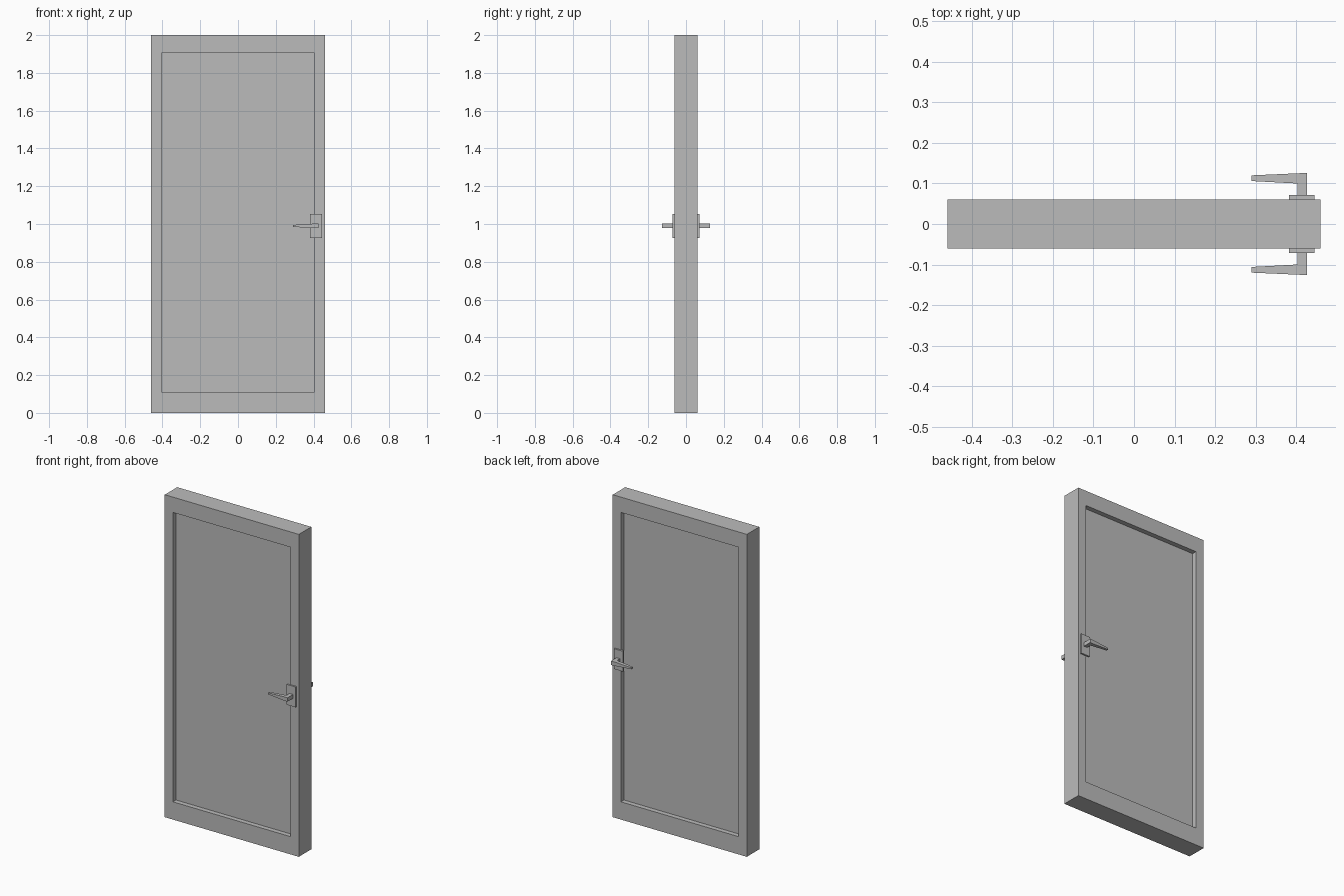
import bpy
import bmesh
from mathutils import Matrix, Vector

if "Cube" in bpy.data.objects:
    bpy.data.objects.remove(bpy.data.objects["Cube"], do_unlink=True)

HALF_W, HALF_D, HEIGHT = 0.46, 0.061, 2.0
HANDLE_Z = 0.99

grey = bpy.data.materials.new("plain grey")
grey.use_nodes = True
grey.diffuse_color = (0.5, 0.5, 0.5, 1)
grey.node_tree.nodes["Principled BSDF"].inputs["Base Color"].default_value = (0.5, 0.5, 0.5, 1)


def finish(name, bm):
    bmesh.ops.recalc_face_normals(bm, faces=bm.faces[:])
    mesh = bpy.data.meshes.new(name)
    bm.to_mesh(mesh)
    bm.free()
    mesh.materials.append(grey)
    obj = bpy.data.objects.new(name, mesh)
    bpy.context.collection.objects.link(obj)
    return obj


def box(bm, center, size):
    matrix = Matrix.Translation(center) @ Matrix.Diagonal((*size, 1))
    bmesh.ops.create_cube(bm, size=1, matrix=matrix)


# Door leaf with a sunken panel on both faces
bm = bmesh.new()
box(bm, (0, 0, HEIGHT / 2), (2 * HALF_W, 2 * HALF_D, HEIGHT))
bm.normal_update()
for face in [f for f in bm.faces if abs(f.normal.y) > 0.9]:
    side = 1 if face.normal.y > 0 else -1
    bmesh.ops.inset_region(bm, faces=[face], thickness=0.079)
    for v in face.verts:
        v.co.z = 1.905 if v.co.z > 1 else 0.11
    # a second ring pushed straight back forms the recess walls
    floor = bmesh.ops.extrude_discrete_faces(bm, faces=[face])["faces"][0]
    bmesh.ops.translate(bm, verts=floor.verts[:], vec=(0, -side * 0.03, 0))
finish("door_leaf", bm)


# Lever handle: stem and elbow, then a tapering grip
PROFILE = [(0.427, 0.06), (0.427, 0.126), (0.403, 0.125), (0.29, 0.12),
           (0.29, 0.106), (0.403, 0.10), (0.403, 0.06)]
CAPS = [(0, 1, 2, 5, 6), (2, 3, 4, 5)]


def lever(name, side):
    bm = bmesh.new()
    rings = []
    for direction in (1, -1):
        ring = []
        for x, y in PROFILE:
            half = 0.005 if x < 0.3 else 0.012
            ring.append(bm.verts.new((x, side * y, HANDLE_Z + direction * half)))
        for cap in CAPS:
            bm.faces.new([ring[i] for i in cap])
        rings.append(ring)
    top, bottom = rings
    for i in range(len(PROFILE)):
        j = (i + 1) % len(PROFILE)
        bm.faces.new((top[i], top[j], bottom[j], bottom[i]))
    finish(name, bm)


# Backplate and lever on each face
for label, side in (("front", -1), ("back", 1)):
    bm = bmesh.new()
    box(bm, Vector((0.414, side * 0.065, HANDLE_Z)), (0.063, 0.012, 0.126))
    finish(label + "_backplate", bm)
    lever(label + "_lever", side)
